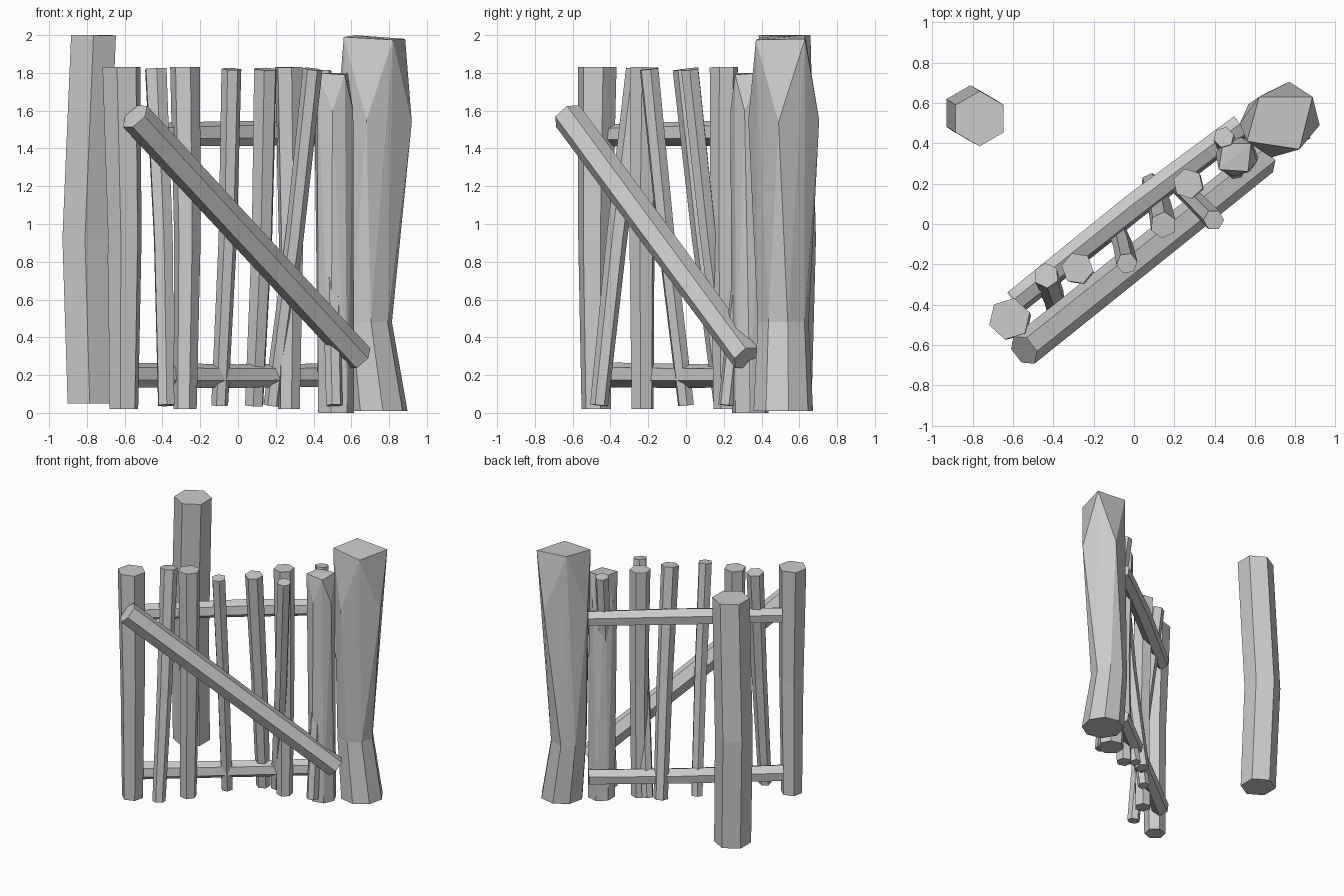
import bpy, bmesh
from math import cos, sin, pi, radians
from mathutils import Vector

if "Cube" in bpy.data.objects:
    bpy.data.objects.remove(bpy.data.objects["Cube"])


def finish(name, bm):
    bmesh.ops.recalc_face_normals(bm, faces=bm.faces)
    me = bpy.data.meshes.new(name)
    bm.to_mesh(me)
    bm.free()
    ob = bpy.data.objects.new(name, me)
    bpy.context.collection.objects.link(ob)
    return ob


def log(name, pts, radii, phase=0, sides=6):
    """Faceted log lofted through centre points, cut square to its length."""
    pts = [Vector(p) for p in pts]
    q = Vector((0, 0, 1)).rotation_difference((pts[-1] - pts[0]).normalized())
    bm = bmesh.new()
    rings = []
    for p, r in zip(pts, radii):
        rings.append([bm.verts.new(p + q @ Vector((
            r * cos(radians(phase) + 2 * pi * i / sides),
            r * sin(radians(phase) + 2 * pi * i / sides), 0)))
            for i in range(sides)])
    for a, b in zip(rings, rings[1:]):
        for i in range(sides):
            j = (i + 1) % sides
            bm.faces.new((a[i], a[j], b[j], b[i]))
    bm.faces.new(rings[0][::-1])
    bm.faces.new(rings[-1])
    return finish(name, bm)


def ring(x, y, z, r, phase=0, sides=8):
    return [(x + r * cos(radians(phase) + 2 * pi * i / sides),
             y + r * sin(radians(phase) + 2 * pi * i / sides), z)
            for i in range(sides)]


def hewn(name, *groups):
    """Post with chopped facets: each group of points becomes a convex block."""
    bm = bmesh.new()
    for g in groups:
        vs = [bm.verts.new(p) for p in g]
        res = bmesh.ops.convex_hull(bm, input=vs)
        junk = [v for v in res["geom_interior"] if isinstance(v, bmesh.types.BMVert)]
        bmesh.ops.delete(bm, geom=junk, context='VERTS')
    bmesh.ops.dissolve_limit(bm, angle_limit=radians(2), verts=bm.verts, edges=bm.edges)
    return finish(name, bm)


# Gate posts
log("latch_post", [(-0.785, 0.53, 0.05), (-0.81, 0.55, 0.92), (-0.765, 0.522, 2.0)],
    [0.135, 0.138, 0.137], 30)
neck = ring(0.68, 0.515, 0.48, 0.137, 10)
hewn("hinge_post",
     ring(0.74, 0.515, 0.01, 0.16, 10) + neck,
     neck + [(0.77, 0.705, 1.55), (0.92, 0.49, 1.54), (0.68, 0.33, 1.55), (0.525, 0.5, 1.55),
             (0.62, 0.63, 2.0), (0.885, 0.63, 1.98), (0.82, 0.37, 1.975), (0.56, 0.41, 1.99)])

# Stile beside the hinge post
hewn("hinge_stile",
     ring(0.515, 0.34, 0.0, 0.1, 0, 7) +
     [(0.50, 0.235, 1.6), (0.61, 0.31, 1.6), (0.53, 0.43, 1.6), (0.405, 0.35, 1.6)] +
     [(0.44, 0.40, 1.8), (0.58, 0.40, 1.8), (0.565, 0.26, 1.79), (0.42, 0.27, 1.8)])

# Pickets: bottom centre, top centre, bottom and top radius
pickets = [
    ((-0.605, -0.475, 0.02), (-0.617, -0.47, 1.83), 0.08, 0.105),
    ((-0.38, -0.46, 0.04), (-0.435, -0.255, 1.82), 0.048, 0.063),
    ((-0.28, -0.23, 0.02), (-0.28, -0.22, 1.83), 0.062, 0.08),
    ((-0.097, 0.0, 0.04), (-0.035, -0.195, 1.82), 0.045, 0.053),
    ((0.085, 0.20, 0.04), (0.145, -0.005, 1.82), 0.053, 0.066),
    ((0.27, 0.205, 0.02), (0.268, 0.20, 1.83), 0.06, 0.076),
    ((0.18, 0.23, 0.04), (0.395, 0.02, 1.82), 0.045, 0.052),
    ((0.51, 0.215, 0.04), (0.445, 0.43, 1.81), 0.045, 0.052),
]
for n, (b, t, rb, rt) in enumerate(pickets, 1):
    mid = (Vector(b) + Vector(t)) / 2 + Vector((0.012, -0.008, 0))
    log(f"picket_{n}", [b, mid, t], [rb, (rb + rt) / 2, rt], 17 * n)

# Horizontal rails
log("upper_rail", [(-0.59, -0.38, 1.47), (0.0, 0.09, 1.48), (0.53, 0.49, 1.475)],
    [0.06, 0.067, 0.06], 30)
log("lower_rail", [(-0.59, -0.39, 0.20), (0.0, 0.075, 0.195), (0.53, 0.48, 0.20)],
    [0.067, 0.063, 0.062], 30)

# Diagonal brace across the front
log("diagonal_brace", [(-0.545, -0.625, 1.57), (0.64, 0.32, 0.29)], [0.085, 0.08], 10)
